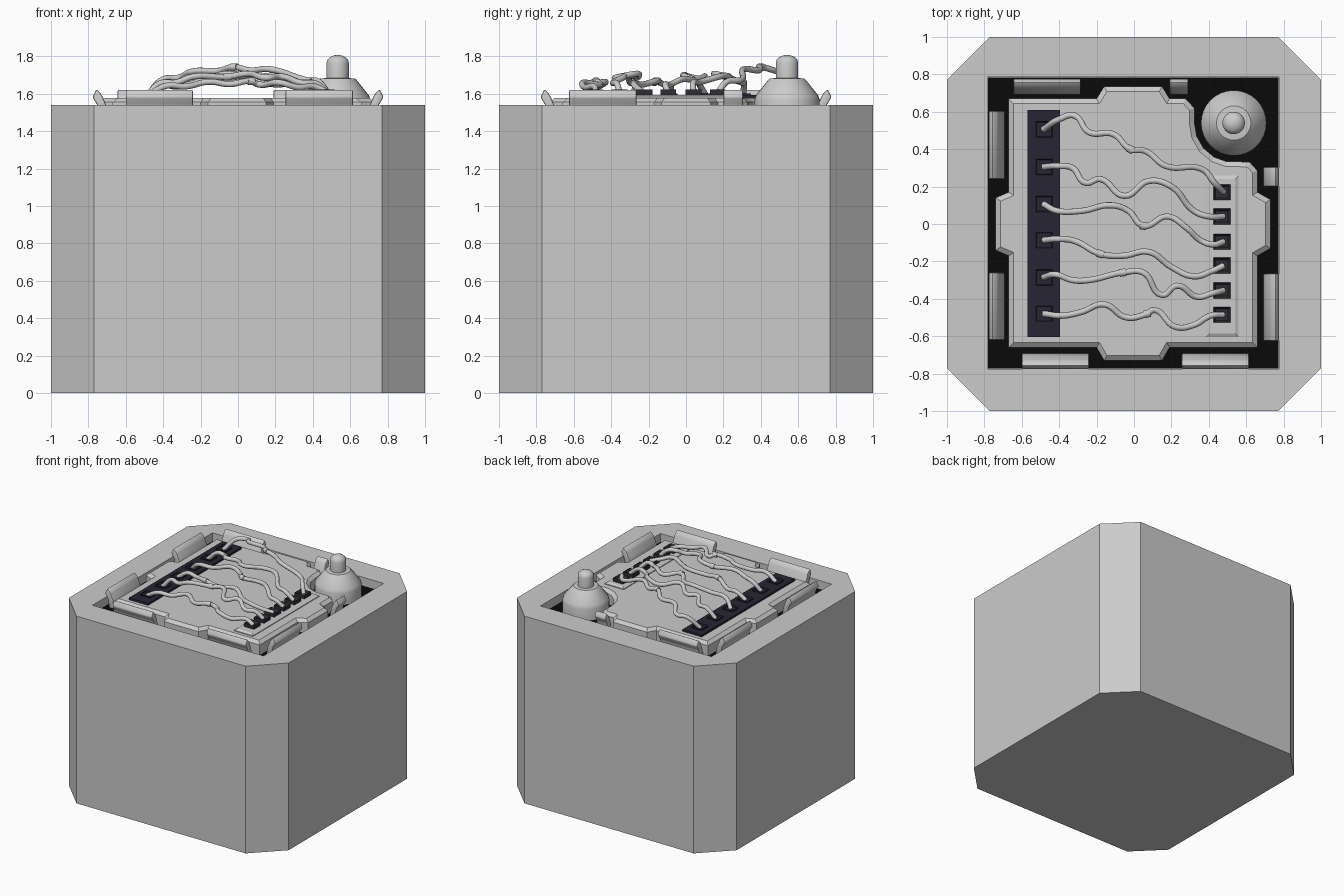
import bpy, bmesh, math
from mathutils import Matrix, Vector

if "Cube" in bpy.data.objects:
    bpy.data.objects.remove(bpy.data.objects["Cube"])


def material(name, rgb):
    m = bpy.data.materials.new(name)
    m.diffuse_color = (*rgb, 1)
    m.use_nodes = True
    m.node_tree.nodes["Principled BSDF"].inputs["Base Color"].default_value = m.diffuse_color
    return m


BLACK = material("black", (0.003, 0.003, 0.003))
PURPLE = material("dark_purple", (0.022, 0.018, 0.035))
SOCKET = material("socket_dark", (0.03, 0.027, 0.035))


def finish(name, bm, mat=None, smooth=False):
    bmesh.ops.recalc_face_normals(bm, faces=bm.faces)
    me = bpy.data.meshes.new(name)
    bm.to_mesh(me)
    bm.free()
    ob = bpy.data.objects.new(name, me)
    bpy.context.collection.objects.link(ob)
    if mat:
        me.materials.append(mat)
    if smooth:
        bpy.ops.object.select_all(action='DESELECT')
        ob.select_set(True)
        bpy.context.view_layer.objects.active = ob
        bpy.ops.object.shade_smooth_by_angle(angle=math.radians(35))
    return ob


def prism(name, pts, z0, z1, mat=None, inset=0, drop=0):
    # Extruded outline; inset/drop give the top edge a sloped chamfer
    bm = bmesh.new()
    f = bm.faces.new([bm.verts.new((x, y, z0)) for x, y in pts])
    top = bmesh.ops.extrude_face_region(bm, geom=[f])['geom']
    for v in top:
        if isinstance(v, bmesh.types.BMVert):
            v.co.z = z1 - drop
    bmesh.ops.recalc_face_normals(bm, faces=bm.faces)
    if inset:
        face = [g for g in top if isinstance(g, bmesh.types.BMFace)]
        bmesh.ops.inset_region(bm, faces=face, thickness=inset, use_even_offset=True)
        for v in face[0].verts:
            v.co.z = z1
    return finish(name, bm, mat)


def rect(x0, x1, y0, y1):
    return [(x0, y0), (x1, y0), (x1, y1), (x0, y1)]


# Octagonal body with a square recess in the top
a = 0.77
body = prism("body", [(-a, -1), (a, -1), (1, -a), (1, a), (a, 1), (-a, 1), (-1, a), (-1, -a)], 0, 1.54)
cutter = prism("recess_cutter", rect(-0.782, 0.775, -0.775, 0.785), 1.465, 1.7)
cutter.hide_render = True
cutter.hide_viewport = True
mod = body.modifiers.new("recess", 'BOOLEAN')
mod.operation = 'DIFFERENCE'
mod.solver = 'EXACT'
mod.object = cutter
prism("recess_floor", rect(-0.78, 0.773, -0.773, 0.783), 1.462, 1.47, BLACK)

# Circuit plate with four tabs and a round bite around the lamp
LAMP = (0.533, 0.54)
bite = [(LAMP[0] + 0.21 * math.cos(math.radians(d)), LAMP[1] + 0.21 * math.sin(math.radians(d)))
        for d in range(280, 179, -20)]
outline = [(-0.67, -0.66), (-0.2, -0.66), (-0.16, -0.73), (0.15, -0.73), (0.19, -0.66), (0.66, -0.66),
           (0.66, -0.17), (0.73, -0.13), (0.73, 0.13), (0.66, 0.17), (0.66, 0.285), (0.62, 0.33)] + bite + \
          [(0.323, 0.62), (0.275, 0.67), (0.19, 0.67), (0.15, 0.735), (-0.16, 0.735), (-0.2, 0.67),
           (-0.67, 0.67), (-0.67, 0.17), (-0.74, 0.14), (-0.74, -0.14), (-0.67, -0.17)]
prism("circuit_plate", outline, 1.47, 1.577, None, 0.027, 0.022)

# Terminal strips
prism("left_terminal_strip", rect(-0.57, -0.395, -0.605, 0.61), 1.57, 1.593, PURPLE)
prism("right_terminal_strip", rect(0.385, 0.56, -0.605, 0.26), 1.57, 1.593, None, 0.02, 0.01)

# Open square sockets
LEFT_Y = (0.505, 0.305, 0.107, -0.087, -0.285, -0.48)
RIGHT_Y = (0.17, 0.04, -0.095, -0.222, -0.355, -0.485)


def socket(name, x, y, h, mat):
    bm = bmesh.new()
    bmesh.ops.create_cube(bm, size=1, matrix=Matrix.Translation((x, y, h - 0.02))
                          @ Matrix.Diagonal((0.09, 0.085, 0.04, 1)))
    bm.faces.ensure_lookup_table()
    top = [f for f in bm.faces if f.normal.z > 0.9]
    bmesh.ops.inset_region(bm, faces=top, thickness=0.017)
    for v in top[0].verts:
        v.co.z -= 0.025
    finish(name, bm, mat)


for i in range(6):
    socket(f"left_socket_{i}", -0.48, LEFT_Y[i], 1.603, PURPLE)
    socket(f"right_socket_{i}", 0.47, RIGHT_Y[i], 1.622, SOCKET)

# Retaining clips: an outward-leaning bent profile swept along each wall
PROFILE = [(0.69, 1.47), (0.705, 1.54), (0.728, 1.595), (0.757, 1.625),
           (0.778, 1.582), (0.752, 1.54), (0.74, 1.47)]


def clip(name, lo, hi, turns):
    bm = bmesh.new()
    f = bm.faces.new([bm.verts.new((r, lo, z)) for r, z in PROFILE])
    new = bmesh.ops.extrude_face_region(bm, geom=[f])['geom']
    bmesh.ops.translate(bm, vec=(0, hi - lo, 0), verts=[v for v in new if isinstance(v, bmesh.types.BMVert)])
    bmesh.ops.recalc_face_normals(bm, faces=bm.faces)
    bmesh.ops.bevel(bm, geom=bm.edges[:], offset=0.008, segments=2, affect='EDGES', profile=0.5)
    bmesh.ops.rotate(bm, verts=bm.verts, cent=(0, 0, 0), matrix=Matrix.Rotation(turns * math.pi / 2, 3, 'Z'))
    finish(name, bm, None, True)


clip("right_clip", -0.625, -0.265, 0)
clip("right_small_clip", 0.2, 0.305, 0)
clip("back_clip", 0.285, 0.645, 1)
clip("back_small_clip", -0.29, -0.19, 1)
clip("left_clip_front", 0.26, 0.62, 2)
clip("left_clip_back", -0.605, -0.24, 2)
clip("front_clip_left", -0.6, -0.24, 3)
clip("front_clip_right", 0.255, 0.615, 3)

# Lamp in the corner, lathed
prof = [(0.175, 1.47), (0.175, 1.565), (0.168, 1.59), (0.1, 1.675), (0.092, 1.682), (0.06, 1.684), (0.06, 1.765)]
prof += [(0.06 * math.cos(t), 1.765 + 0.043 * math.sin(t)) for t in (0.4, 0.8, 1.2)] + [(0, 1.808)]
bm = bmesh.new()
vs = [bm.verts.new((LAMP[0] + r, LAMP[1], z)) for r, z in prof]
es = [bm.edges.new(p) for p in zip(vs, vs[1:])]
bmesh.ops.spin(bm, geom=vs + es, cent=(*LAMP, 0), axis=(0, 0, 1), angle=2 * math.pi, steps=32)
bmesh.ops.remove_doubles(bm, verts=bm.verts, dist=1e-4)
finish("lamp", bm, None, True)


# Wires: plan paths in hundredths, arched in z
def tube(name, pts, radius):
    cu = bpy.data.curves.new(name, 'CURVE')
    cu.dimensions = '3D'
    cu.bevel_depth = radius
    cu.bevel_resolution = 3
    cu.resolution_u = 8
    cu.use_fill_caps = True
    sp = cu.splines.new('BEZIER')
    sp.bezier_points.add(len(pts) - 1)
    for b, p in zip(sp.bezier_points, pts):
        b.co = p
        b.handle_left_type = b.handle_right_type = 'AUTO'
    bpy.context.collection.objects.link(bpy.data.objects.new(name, cu))


MID = [  # peak height, splice index, path between the sockets
    (1.735, 5, [(-40, 56), (-32, 58), (-24, 49), (-11, 48), (-2, 40), (6, 39), (17, 31), (37, 29), (43, 22)]),
    (1.70, 0, [(-40, 31), (-33, 30), (-26, 22), (-18, 24), (-5, 15), (8, 23), (20, 20), (32, 7), (40, 4)]),
    (1.69, 5, [(-41, 7), (-28, 7), (-12, 10), (-3, 7), (5, -1), (18, 4), (28, -2), (36, -9), (42, -11)]),
    (1.665, 3, [(-40, -8), (-32, -9), (-18, -16), (-6, -17), (8, -15), (20, -23), (32, -28), (42, -25)]),
    (1.70, 4, [(-42, -27), (-33, -30), (-24, -30), (-6, -26), (5, -26), (15, -38), (23, -33), (34, -39), (42, -37)]),
    (1.66, 5, [(-38, -49), (-28, -47), (-16, -43), (-4, -50), (7, -48), (11, -46), (22, -55), (32, -54), (41, -49)]),
]
for i, (peak, sp, path) in enumerate(MID):
    pts = [Vector((-0.485, LEFT_Y[i], 1.59))]
    for k, (x, y) in enumerate(path):
        t = (x + 50) / 100
        z = 1.605 + (peak - 1.605) * math.sin(math.pi * t) ** 0.6 + 0.008 * (-1) ** k
        pts.append(Vector((x / 100, y / 100, z)))
    pts.append(Vector((0.48, RIGHT_Y[i], 1.605)))
    tube(f"wire_{i}", pts, 0.0165)
    if sp:  # small splice sleeve
        c, d = pts[sp], (pts[sp + 1] - pts[sp - 1]).normalized()
        tube(f"splice_{i}", [c - d * 0.018, c + d * 0.018], 0.0205)
